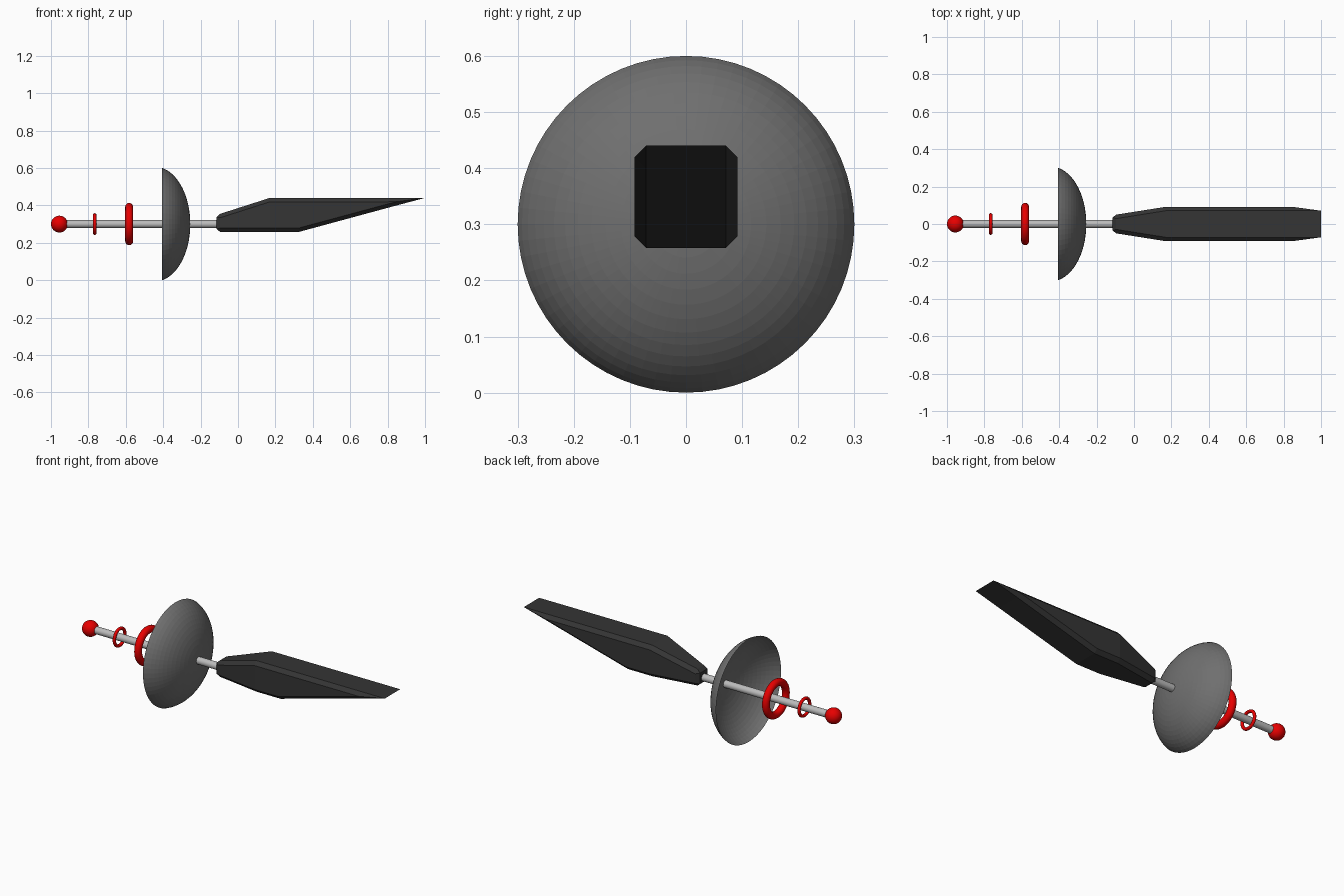
import bpy, bmesh
from math import sin, cos, pi, radians

if "Cube" in bpy.data.objects:
    bpy.data.objects.remove(bpy.data.objects["Cube"])

AXIS_Z = 0.3


def material(name, rgb):
    m = bpy.data.materials.new(name)
    m.diffuse_color = (*rgb, 1)
    m.use_nodes = True
    m.node_tree.nodes["Principled BSDF"].inputs["Base Color"].default_value = m.diffuse_color
    return m


RED = material("red", (0.8, 0.0, 0.0))
DARK = material("dark_grey", (0.035, 0.035, 0.035))
MID = material("mid_grey", (0.16, 0.16, 0.16))
LIGHT = material("light_grey", (0.5, 0.5, 0.5))


def finish(name, mat, smooth=True):
    ob = bpy.context.object
    ob.name = name
    ob.data.materials.append(mat)
    if smooth:
        bpy.ops.object.shade_smooth_by_angle(angle=radians(40))
    return ob


def mesh_object(name, bm, mat):
    bmesh.ops.recalc_face_normals(bm, faces=bm.faces)
    me = bpy.data.meshes.new(name)
    bm.to_mesh(me)
    bm.free()
    ob = bpy.data.objects.new(name, me)
    bpy.context.collection.objects.link(ob)
    me.materials.append(mat)
    return ob


# Antenna rod along x
x0, x1 = -0.955, -0.1
bpy.ops.mesh.primitive_cylinder_add(vertices=32, radius=0.021, depth=x1 - x0,
                                    location=((x0 + x1) / 2, 0, AXIS_Z), rotation=(0, pi / 2, 0))
finish("antenna_rod", LIGHT)

# Ball at the rod's end
bpy.ops.mesh.primitive_uv_sphere_add(segments=32, ring_count=16, radius=0.045,
                                     location=(-0.955, 0, AXIS_Z))
finish("end_ball", RED)

# Rings around the rod
for name, x, outer, tube in (("small_ring", -0.766, 0.058, 0.009),
                             ("large_ring", -0.582, 0.113, 0.021)):
    bpy.ops.mesh.primitive_torus_add(major_segments=48, minor_segments=16,
                                     major_radius=outer - tube, minor_radius=tube,
                                     location=(x, 0, AXIS_Z), rotation=(0, pi / 2, 0))
    finish(name, RED)

# Open dish: squashed sphere cap spun around the rod
bm = bmesh.new()
t_max, rings = radians(78), 14
a, b = 0.3 / sin(t_max), 0.15 / (1 - cos(t_max))
prof = [bm.verts.new((-0.255 - b * (1 - cos(t)), 0, AXIS_Z + a * sin(t)))
        for t in (t_max * i / rings for i in range(rings + 1))]
edges = [bm.edges.new(pair) for pair in zip(prof, prof[1:])]
bmesh.ops.spin(bm, geom=prof + edges, cent=(0, 0, AXIS_Z), axis=(1, 0, 0),
               angle=2 * pi, steps=64, use_duplicate=False)
bmesh.ops.remove_doubles(bm, verts=bm.verts, dist=0.0005)
mesh_object("dish", bm, MID)

# Body: chamfered box sections (x, half width, bottom, top, chamfer) lofted to a wedge
sections = [
    (-0.115, 0.035, 0.274, 0.338, 0.0),
    (-0.095, 0.050, 0.258, 0.355, 0.021),
    (0.170, 0.092, 0.258, 0.440, 0.021),
    (0.325, 0.092, 0.258, 0.440, 0.021),
    (0.845, 0.092, 0.399, 0.440, 0.0205),
    (1.000, 0.071, 0.440, 0.440, 0.0),
]
bm = bmesh.new()
loops = []
for x, w, lo, hi, c in sections:
    half = [(w - c, lo), (w, lo + c), (w, hi - c), (w - c, hi)]
    ring = half + [(-y, z) for y, z in reversed(half)]
    loops.append([bm.verts.new((x, y, z)) for y, z in ring])
for r, s in zip(loops, loops[1:]):
    for i in range(8):
        j = (i + 1) % 8
        bm.faces.new((r[i], r[j], s[j], s[i]))
bm.faces.new(loops[0])
bmesh.ops.remove_doubles(bm, verts=bm.verts, dist=0.0005)
mesh_object("wedge_body", bm, DARK)
